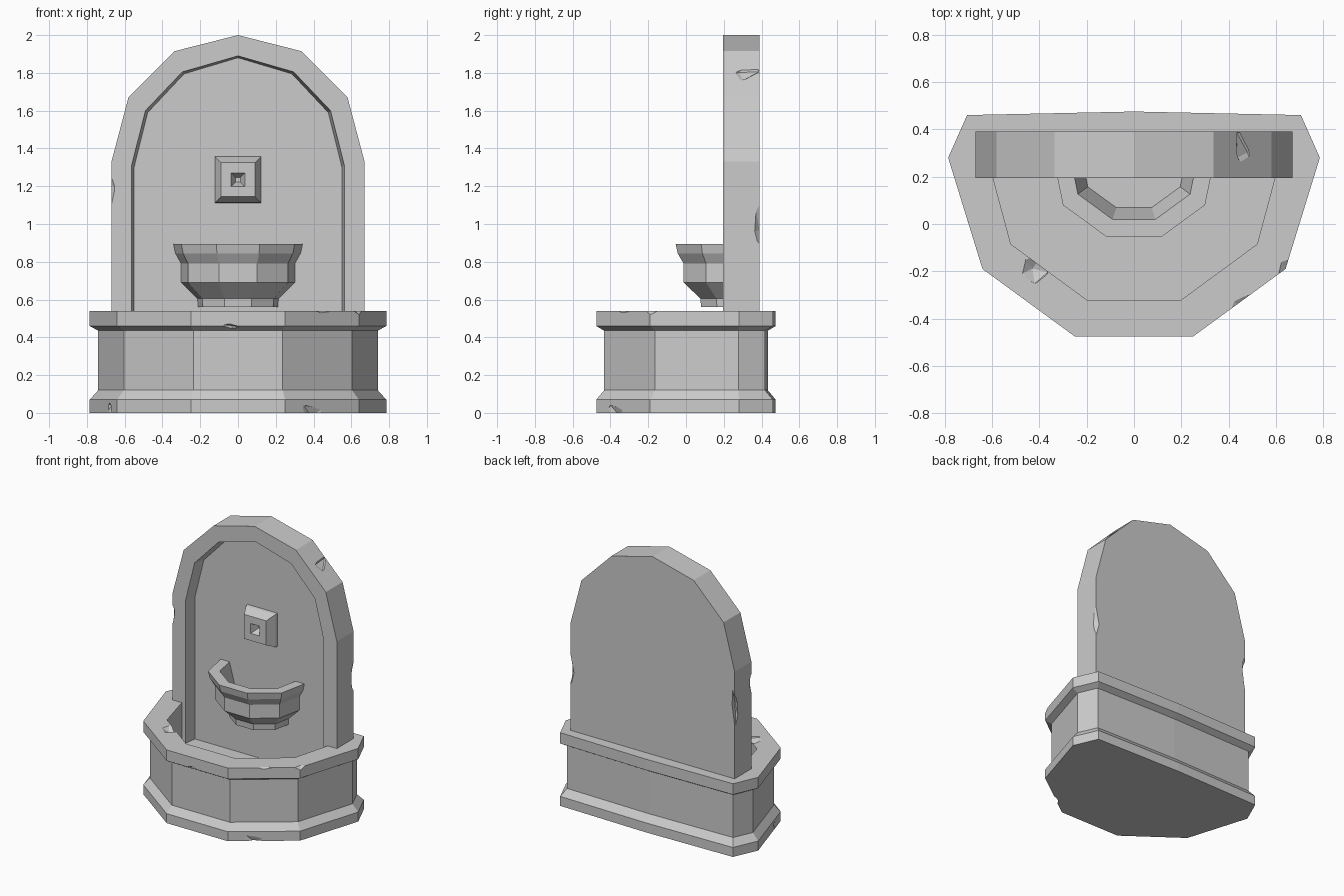
import bpy, bmesh
from mathutils import Vector

if "Cube" in bpy.data.objects:
    bpy.data.objects.remove(bpy.data.objects["Cube"])


def loft(name, loops):
    """Closed solid through matching loops, capped at both ends."""
    bm = bmesh.new()
    rows = [[bm.verts.new(p) for p in loop] for loop in loops]
    for a, b in zip(rows, rows[1:]):
        for i in range(len(a)):
            j = (i + 1) % len(a)
            bm.faces.new((a[i], a[j], b[j], b[i]))
    bm.faces.new(rows[0])
    bm.faces.new(rows[-1])
    bmesh.ops.recalc_face_normals(bm, faces=bm.faces)
    me = bpy.data.meshes.new(name)
    bm.to_mesh(me)
    bm.free()
    ob = bpy.data.objects.new(name, me)
    bpy.context.collection.objects.link(ob)
    return ob


def mirrored(half):
    """Right half outline plus its mirror image, as one ring."""
    return half + [(-x, y) for x, y in reversed(half) if abs(x) > 1e-6]


def inset(ring, d):
    """Parallel offset of a counter-clockwise ring towards its inside."""
    out = []
    for i, p in enumerate(ring):
        p = Vector(p)
        e1 = (p - Vector(ring[i - 1])).normalized()
        e2 = (Vector(ring[(i + 1) % len(ring)]) - p).normalized()
        n1, n2 = Vector((-e1.y, e1.x)), Vector((-e2.y, e2.x))
        out.append(tuple(p + (n1 + n2) * d / (1 + n1.dot(n2))))
    return out


def chip(ob, spots):
    """Carve worn, faceted chips: (location, radii) each."""
    for loc, size in spots:
        bpy.ops.mesh.primitive_ico_sphere_add(subdivisions=1, radius=1, location=loc)
        cutter = bpy.context.object
        cutter.scale = size
        cutter.rotation_euler = (0.1, 0.15, 0.4)
        cutter.hide_render = True
        bpy.context.view_layer.objects.active = ob
        mod = ob.modifiers.new("chip", 'BOOLEAN')
        mod.operation = 'DIFFERENCE'
        mod.solver = 'EXACT'
        mod.object = cutter
        bpy.ops.object.modifier_apply(modifier=mod.name)
        bpy.data.objects.remove(cutter)


def at_z(ring, z):
    return [(x, y, z) for x, y in ring]


# Basin: moulded base, wall, overhanging rim and sunken floor
outer = mirrored([(0.25, -0.475), (0.64, -0.19), (0.785, 0.28), (0.705, 0.46), (0, 0.475)])
well = mirrored([(0.2, -0.32), (0.52, -0.085), (0.61, 0.25), (0.6, 0.3), (0, 0.3)])
wall = inset(outer, 0.042)
basin = loft("basin", [at_z(outer, 0), at_z(outer, 0.07), at_z(wall, 0.12), at_z(wall, 0.435),
                       at_z(outer, 0.46), at_z(outer, 0.54), at_z(well, 0.54), at_z(well, 0.25)])
chip(basin, [((0.47, -0.36, 0.56), (0.12, 0.07, 0.05)),
             ((0.66, -0.2, 0.56), (0.07, 0.07, 0.05)),
             ((-0.42, -0.19, 0.56), (0.07, 0.07, 0.05)),
             ((-0.05, -0.495, 0.45), (0.08, 0.04, 0.03)),
             ((-0.73, -0.08, 0.02), (0.07, 0.07, 0.07)),
             ((0.44, -0.39, 0.0), (0.13, 0.06, 0.05))])

# Arched back slab with recessed panel
arch = [(0.67, 0.15), (0.67, 1.33), (0.58, 1.67), (0.335, 1.915), (0, 2.0)]
niche = [(0.563, 0.2), (0.563, 1.31), (0.49, 1.6), (0.295, 1.805), (0, 1.89)]
panel = [(0.55, 0.2), (0.55, 1.3), (0.478, 1.59), (0.285, 1.795), (0, 1.88)]


def at_y(half, y):
    return [(x, y, z) for x, z in mirrored(half)]


slab = loft("back_slab", [at_y(arch, 0.39), at_y(arch, 0.195), at_y(niche, 0.195), at_y(panel, 0.285)])
chip(slab, [((0.49, 0.3, 1.82), (0.06, 0.12, 0.06)),
            ((0.69, 0.4, 1.05), (0.04, 0.06, 0.2)),
            ((-0.69, 0.4, 1.0), (0.03, 0.06, 0.2)),
            ((-0.68, 0.18, 1.15), (0.03, 0.05, 0.12)),
            ((-0.6, 0.41, 1.72), (0.08, 0.05, 0.08))])

# Half bowl fixed to the panel
half_bowl = [(0.345, 0.0), (0.3, -0.22), (0.115, -0.355)]


def bowl_ring(s, z):
    return [(x * s, 0.3 + y * s, z) for x, y in mirrored(half_bowl)]


bowl_profile = [(0.62, 0.56), (0.63, 0.605), (0.88, 0.69), (0.88, 0.79),
                (0.97, 0.845), (1.0, 0.895), (0.79, 0.895), (0.65, 0.72)]
loft("bowl", [bowl_ring(s, z) for s, z in bowl_profile])


# Square water spout with a tapered hole
def square(r, y):
    return [(x * r, y, 1.235 + z * r) for x, z in ((1, 1), (-1, 1), (-1, -1), (1, -1))]


loft("spout", [square(0.125, 0.3), square(0.12, 0.265), square(0.09, 0.2), square(0.036, 0.2), square(0.012, 0.255)])
